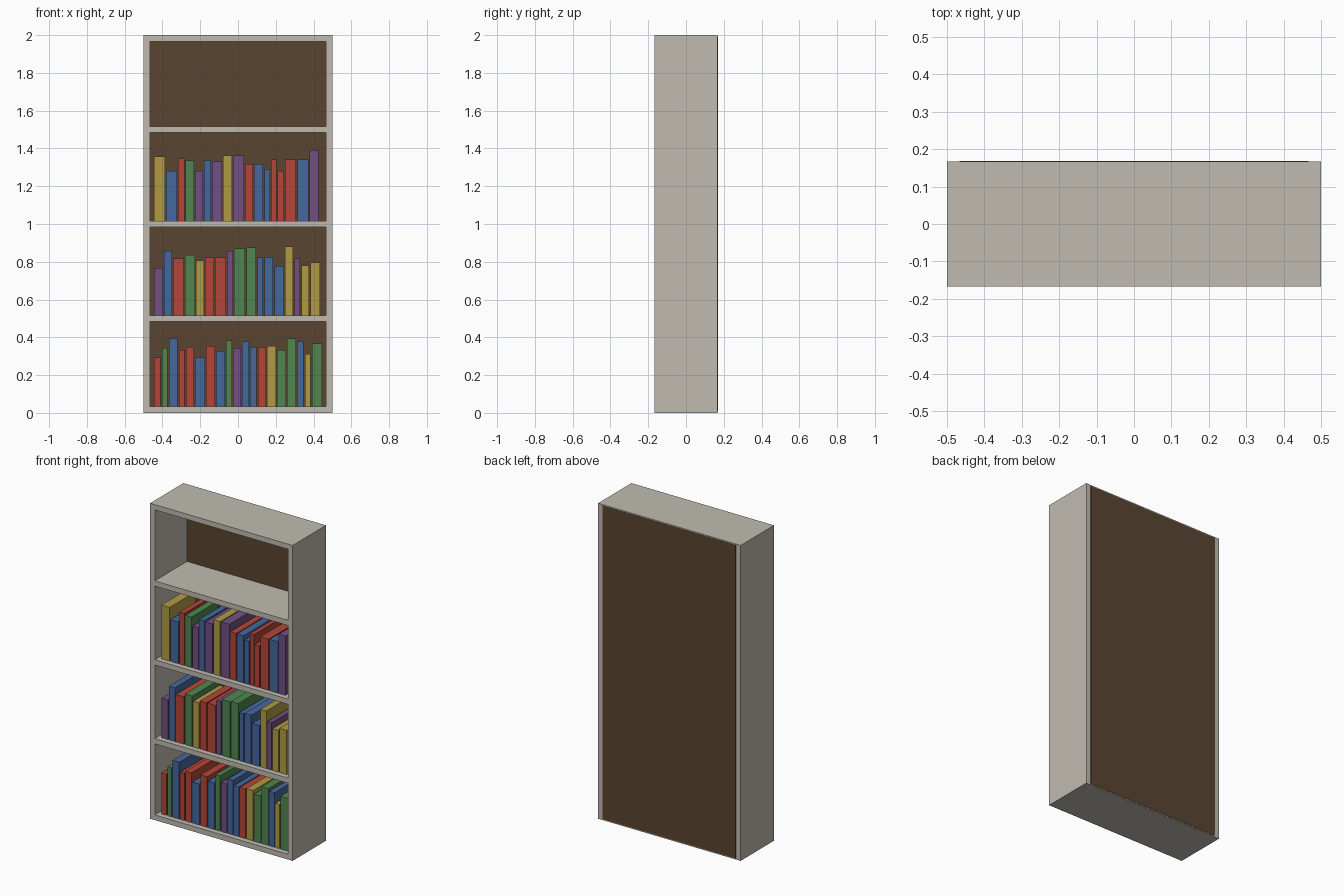
import bpy

default = bpy.data.objects.get("Cube")
if default:
    bpy.data.objects.remove(default, do_unlink=True)


def make_material(name, rgb):
    mat = bpy.data.materials.new(name)
    mat.use_nodes = True
    colour = (*rgb, 1)
    mat.diffuse_color = colour
    mat.node_tree.nodes["Principled BSDF"].inputs["Base Color"].default_value = colour
    return mat


materials = {
    "frame": make_material("pale warm grey", (.53, .50, .44)),
    "panel": make_material("dark brown", (.10, .06, .03)),
    "red": make_material("book red", (.46, .06, .04)),
    "green": make_material("book green", (.08, .24, .08)),
    "blue": make_material("book blue", (.06, .14, .34)),
    "yellow": make_material("book yellow", (.44, .33, .06)),
    "purple": make_material("book purple", (.17, .08, .23)),
}


def box(name, low, high, material):
    """Add a box between two opposite corners."""
    centre = [(a + b) / 2 for a, b in zip(low, high)]
    bpy.ops.mesh.primitive_cube_add(size=1, location=centre)
    obj = bpy.context.object
    obj.name = name
    obj.scale = [b - a for a, b in zip(low, high)]
    bpy.ops.object.transform_apply(location=False, rotation=False, scale=True)
    obj.data.materials.append(materials[material])
    return obj


HALF_WIDTH, HALF_DEPTH, HEIGHT = .5, .167, 2
BOARD = .033
INNER = HALF_WIDTH - BOARD
PANEL_FRONT = .156

# Side boards
for side, x in (("right", -HALF_WIDTH), ("left", INNER)):
    box(side + "_side_board", (x, -HALF_DEPTH, 0), (x + BOARD, HALF_DEPTH, HEIGHT), "frame")

# Bottom and top boards and the three shelves
boards = {
    "bottom_board": 0,
    "lower_shelf": .5 - BOARD / 2,
    "middle_shelf": 1 - BOARD / 2,
    "upper_shelf": 1.5 - BOARD / 2,
    "top_board": HEIGHT - BOARD,
}
for name, z in boards.items():
    box(name, (-INNER, -HALF_DEPTH, z), (INNER, HALF_DEPTH, z + BOARD), "frame")

# Back panel
box("back_panel", (-INNER, PANEL_FRONT, .007), (INNER, .169, HEIGHT - .007), "panel")

# Books from the model's right to its left: colour, pitch in thousandths, height in hundredths
rows = {
    "bottom_board": [
        ("red", 42, 26), ("green", 37, 31), ("blue", 53, 36), ("red", 37, 30),
        ("red", 48, 31.5), ("blue", 58, 26), ("red", 53, 32), ("blue", 53, 29.5),
        ("green", 37, 35), ("purple", 48, 31), ("blue", 42, 34.5), ("blue", 42, 31.5),
        ("red", 48, 31.5), ("yellow", 53, 32), ("green", 53, 30), ("green", 53, 36),
        ("blue", 42, 34.5), ("yellow", 37, 28), ("green", 61, 33.5),
    ],
    "lower_shelf": [
        ("purple", 53, 25), ("blue", 48, 34), ("red", 64, 30), ("green", 58, 32),
        ("yellow", 48, 29), ("red", 53, 30.5), ("red", 64, 30.5), ("purple", 37, 34),
        ("green", 64, 35.5), ("green", 58, 36), ("blue", 37, 30.5), ("blue", 53, 31),
        ("blue", 58, 26), ("yellow", 48, 36.5), ("purple", 37, 30), ("yellow", 48, 26.5),
        ("yellow", 58, 28),
    ],
    "middle_shelf": [
        ("yellow", 64, 34), ("blue", 64, 26.5), ("red", 40, 33), ("green", 50, 32),
        ("purple", 48, 26.5), ("blue", 42, 32), ("purple", 58, 31.5), ("yellow", 53, 34.5),
        ("purple", 64, 34.5), ("red", 48, 30), ("blue", 53, 30), ("blue", 37, 27.5),
        ("red", 34, 32.5), ("red", 40, 26.5), ("red", 64, 32.5), ("blue", 64, 32.5),
        ("purple", 53, 37.5),
    ],
}
GAP = .006
BOOK_HALF_DEPTH = .133
for shelf, books in rows.items():
    x = -.445
    base = boards[shelf] + BOARD
    for number, (colour, pitch, tall) in enumerate(books, start=1):
        box(f"{shelf}_{colour}_book_{number}",
            (x, -BOOK_HALF_DEPTH, base),
            (x + pitch / 1000 - GAP, BOOK_HALF_DEPTH, base + tall / 100), colour)
        x += pitch / 1000
